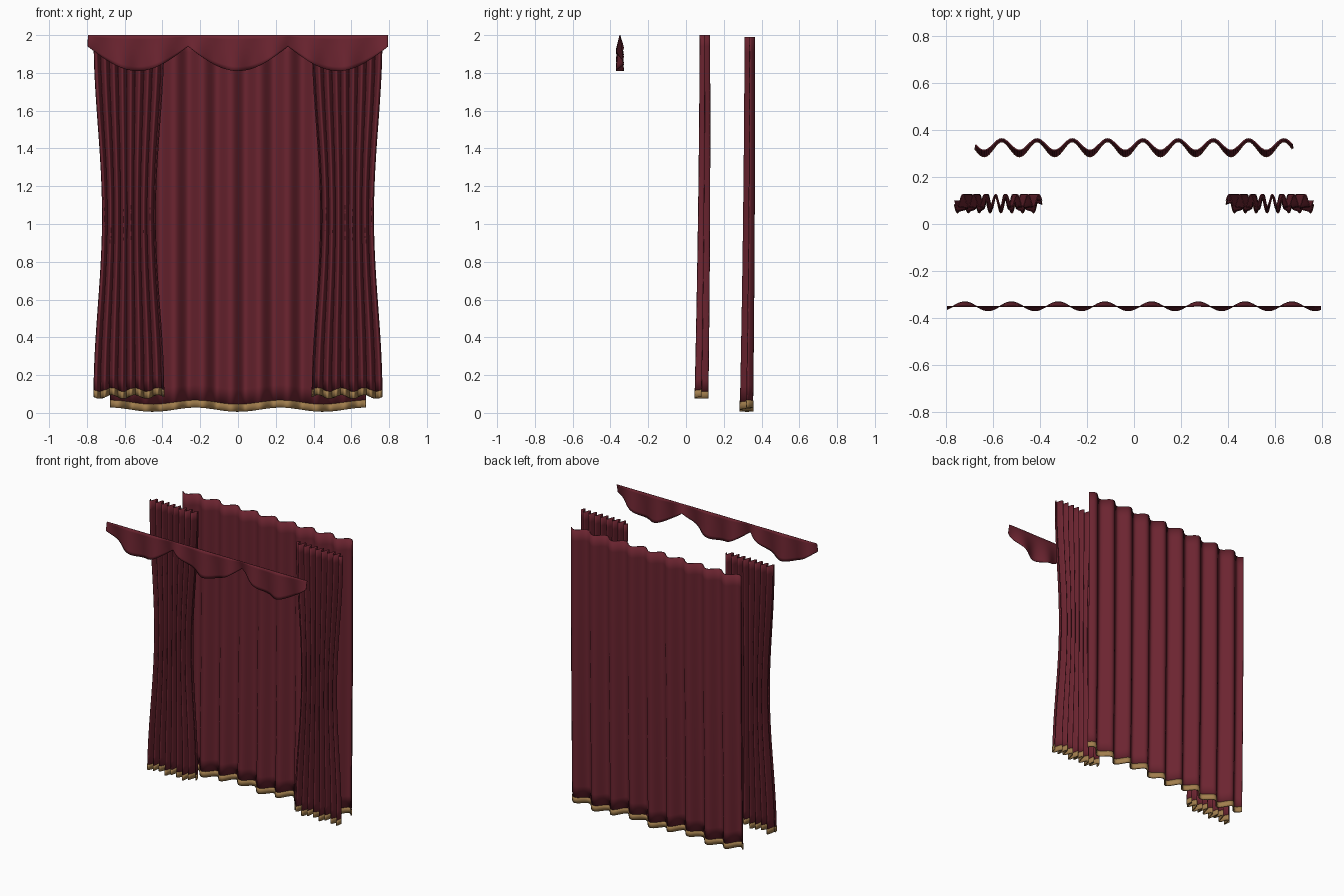
import bpy
from math import sin, cos, pi

if "Cube" in bpy.data.objects:
    bpy.data.objects.remove(bpy.data.objects["Cube"])


def material(name, color):
    m = bpy.data.materials.new(name)
    m.diffuse_color = color
    m.use_nodes = True
    m.node_tree.nodes["Principled BSDF"].inputs["Base Color"].default_value = m.diffuse_color
    return m


RED = material("red_velvet", (0.15, 0.018, 0.03, 1))
GOLD = material("gold_trim", (0.36, 0.21, 0.075, 1))


def cloth(name, f, nu, nv, mat, v0=0.0, v1=1.0, thick=0.006):
    """Grid sheet from f(u, v), v = 0 at the bottom, with a little thickness."""
    verts = [f(i / nu, v0 + (v1 - v0) * j / nv)
             for j in range(nv + 1) for i in range(nu + 1)]
    w = nu + 1
    faces = [(j * w + i, j * w + i + 1, (j + 1) * w + i + 1, (j + 1) * w + i)
             for j in range(nv) for i in range(nu)]
    me = bpy.data.meshes.new(name)
    me.from_pydata(verts, [], faces)
    me.materials.append(mat)
    me.shade_smooth()
    ob = bpy.data.objects.new(name, me)
    bpy.context.collection.objects.link(ob)
    sol = ob.modifiers.new("thickness", 'SOLIDIFY')
    sol.thickness = thick
    sol.offset = 0
    return ob


# Back curtain: nine soft folds, drifting forward toward the bottom
def back(u, v):
    x = -0.675 + 1.35 * u
    amp = 0.024 + 0.008 * (1 - v)
    y = 0.337 - 0.017 * (1 - v) ** 2 - amp * sin(18 * pi * u)
    zb = 0.017 - 0.011 * cos(2 * pi * x / 0.45)
    return x, y, zb + (1.99 - zb) * v


cloth("back_curtain", back, 144, 24, RED, 0.02, 1)
cloth("back_curtain_hem", back, 144, 2, GOLD, 0, 0.02, 0.009)


# Side curtains: eight tight folds, gathered at the waist
def side(sign):
    def f(u, v):
        waist = 0.14 + 0.045 * (0.5 + 0.5 * cos(2 * pi * v))
        x = -0.5775 + waist * (2 * u - 1)
        amp = 0.025 + 0.009 * (1 - v)
        y = 0.1 - 0.018 * (1 - v) ** 2 - amp * sin(16 * pi * u)
        zb = 0.085 - 0.01 * sin(6 * pi * u)
        return sign * x, y, zb + (2.0 - zb) * v
    return f


for label, s in (("left", 1), ("right", -1)):
    cloth(label + "_curtain", side(s), 128, 32, RED, 0.02, 1, 0.005)
    cloth(label + "_curtain_hem", side(s), 128, 2, GOLD, 0, 0.02, 0.007)


# Valance: straight top edge, three scallops, folds growing downward
def valance(u, v):
    x = -0.795 + 1.59 * u
    y = -0.35 + 0.019 * (1 - v) * sin(16 * pi * u - 0.8)
    zb = 1.94 - 0.13 * abs(sin(3 * pi * u))
    return x, y, zb + (2.0 - zb) * v


cloth("valance", valance, 144, 8, RED, thick=0.004)
